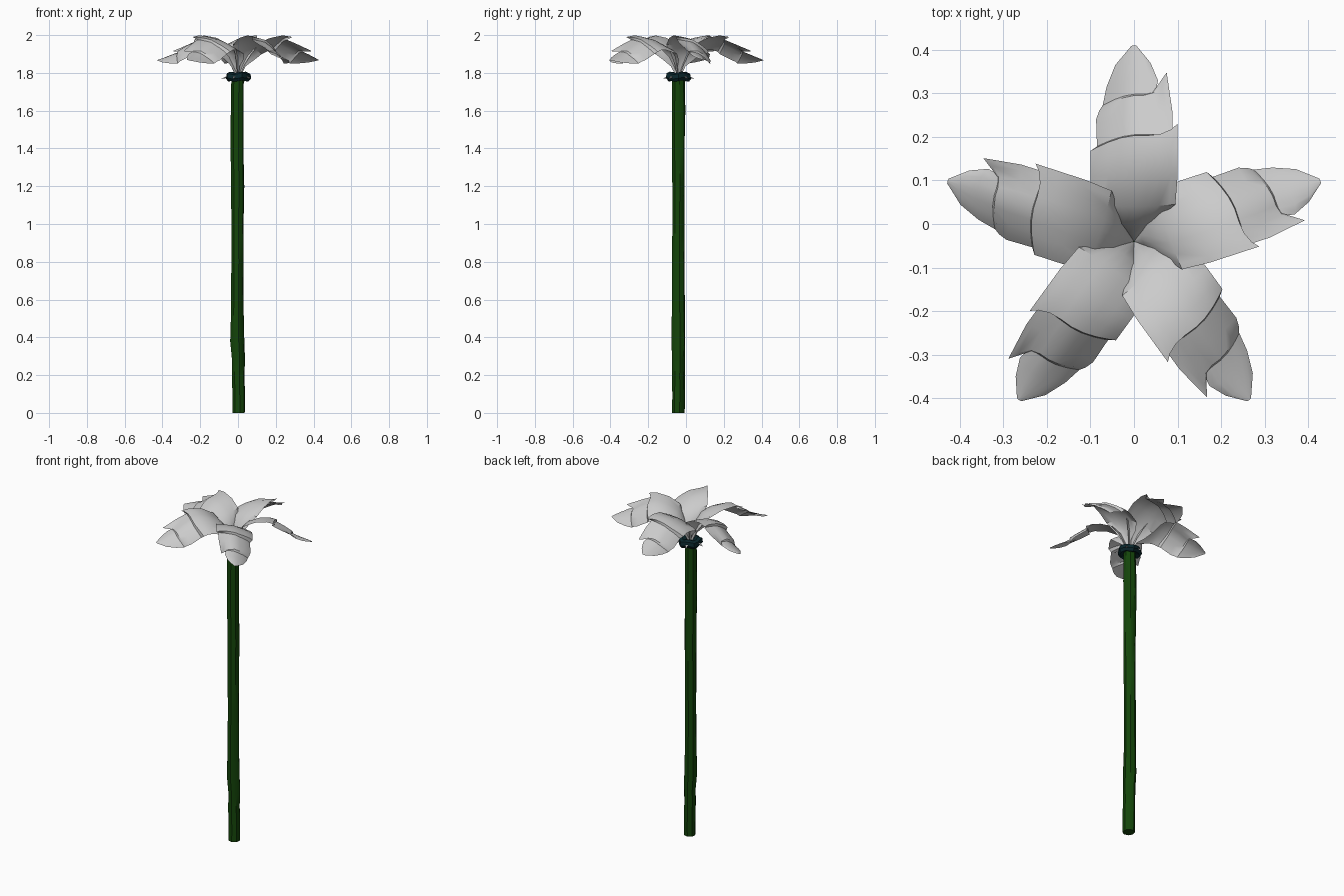
import bpy, bmesh, math, random
from mathutils import Matrix

if "Cube" in bpy.data.objects:
    bpy.data.objects.remove(bpy.data.objects["Cube"])

random.seed(4)
CY = -0.04  # flower axis sits slightly forward of centre


def material(name, col):
    m = bpy.data.materials.new(name)
    m.diffuse_color = (*col, 1)
    m.use_nodes = True
    m.node_tree.nodes["Principled BSDF"].inputs["Base Color"].default_value = m.diffuse_color
    return m


def make(name, verts, faces, mat=None, angle=40):
    me = bpy.data.meshes.new(name)
    me.from_pydata(verts, [], faces)
    bm = bmesh.new()
    bm.from_mesh(me)
    bmesh.ops.recalc_face_normals(bm, faces=bm.faces)
    bm.to_mesh(me)
    bm.free()
    ob = bpy.data.objects.new(name, me)
    bpy.context.collection.objects.link(ob)
    if mat:
        me.materials.append(mat)
    bpy.ops.object.select_all(action='DESELECT')
    ob.select_set(True)
    bpy.context.view_layer.objects.active = ob
    bpy.ops.object.shade_smooth_by_angle(angle=math.radians(angle))
    return ob


green = material("stem_green", (0.007, 0.06, 0.003))
teal = material("calyx_dark", (0.003, 0.02, 0.025))

# Stem: uneven eight-sided tube through slightly wandering centres
path = [(0.003, 0, .034), (0.003, .08, .034), (0, .2, .033), (0.002, .28, .034),
        (-.004, .38, .036), (-.004, .55, .034), (-.003, .8, .033), (-.003, 1.0, .033),
        (-.002, 1.2, .034), (-.004, 1.4, .034), (-.004, 1.6, .035), (-.002, 1.775, .034)]
N = 8
verts, faces = [], []
for x, z, r in path:
    for k in range(N):
        a = 2 * math.pi * k / N + 0.2
        q = r * random.uniform(0.95, 1.07)
        verts.append((x + q * math.cos(a), CY + q * math.sin(a), z))
for i in range(len(path) - 1):
    for k in range(N):
        l = (k + 1) % N
        faces.append((i * N + k, i * N + l, (i + 1) * N + l, (i + 1) * N + k))
faces += [tuple(range(N)), tuple(range(len(verts) - N, len(verts)))]
make("stem", verts, faces, green)

# Calyx: lumpy collar under the petals
prof = [(.034, 1.765), (.055, 1.757), (.066, 1.772), (.062, 1.795), (.045, 1.803), (.02, 1.795)]
M = 15
verts, faces = [], []
for k in range(M):
    a = 2 * math.pi * k / M
    s = 1 + 0.06 * math.cos(5 * a)
    verts += [(r * s * math.cos(a), CY + r * s * math.sin(a), z + 0.004 * math.sin(4 * a))
              for r, z in prof]
P = len(prof)
for k in range(M):
    for j in range(P):
        l, n = (k + 1) % M, (j + 1) % P
        faces.append((k * P + j, l * P + j, l * P + n, k * P + n))
make("calyx", verts, faces, teal, 30)

# Petal rows: midrib r, z | left edge r, width, z | right edge r, width, z
# Every petal is rolled: its left edge hangs lower than its right edge
rows = [
    (.001, 1.785, .008, .012, 1.785, .008, .012, 1.785),
    (.018, 1.840, .028, .030, 1.835, .028, .030, 1.845),
    (.038, 1.893, .048, .070, 1.868, .055, .060, 1.900),
    (.080, 1.940, .080, .098, 1.900, .085, .095, 1.950),
    (.150, 1.972, .150, .100, 1.920, .150, .100, 1.985),
    (.205, 1.980, .185, .100, 1.920, .220, .100, 1.998),
    (.243, 1.975, .208, .100, 1.912, .270, .100, 1.990),
    (.245, 1.962, .218, .085, 1.900, .245, .088, 1.975),
    (.290, 1.942, .280, .087, 1.868, .300, .088, 1.952),
    (.335, 1.916, .300, .080, 1.860, .388, .075, 1.915),
    (.338, 1.904, .312, .072, 1.850, .345, .050, 1.912),
    (.380, 1.888, .355, .063, 1.850, .370, .055, 1.900),
    (.420, 1.877, .405, .043, 1.855, .410, .038, 1.882),
    (.450, 1.868, .449, .006, 1.866, .449, .006, 1.868)]
# (fraction to edge, height blend): creased along the midrib, edges curl a little
cols = [(-1, 1), (-.85, .78), (-.6, .5), (-.3, .24), (0, 0),
        (.3, .42), (.6, .75), (.85, .95), (1, 1)]
C = len(cols)
verts, faces = [], []
for mr, mz, lr, lw, lz, rr, rw, rz in rows:
    for t, h in cols:
        er, w, ez = (lr, lw, lz) if t < 0 else (rr, rw, rz)
        bend = abs(t) ** (1.6 if t < 0 or mr < .2 else 4)  # torn teeth only at right edge
        verts.append((t * w, mr + (er - mr) * bend, mz + (ez - mz) * h))
for i in range(len(rows) - 1):
    for c in range(C - 1):
        faces.append((i * C + c, i * C + c + 1, (i + 1) * C + c + 1, (i + 1) * C + c))

# Five petals around the axis
for p in range(5):
    ob = make(f"petal_{p + 1}", verts, faces, None, 30)
    ob.matrix_world = Matrix.Translation((0, CY, 0)) @ Matrix.Rotation(2 * math.pi * p / 5, 4, 'Z')

# Small pointed sepals poking out of the collar
for p in range(5):
    v = [(-.012, .045, 1.79), (.012, .045, 1.79), (0, .088, 1.768), (0, .045, 1.775)]
    ob = make(f"sepal_{p + 1}", v, [(0, 1, 2), (0, 2, 3), (1, 3, 2), (0, 3, 1)])
    ob.matrix_world = Matrix.Translation((0, CY, 0)) @ Matrix.Rotation(2 * math.pi * (p + .25) / 5, 4, 'Z')
